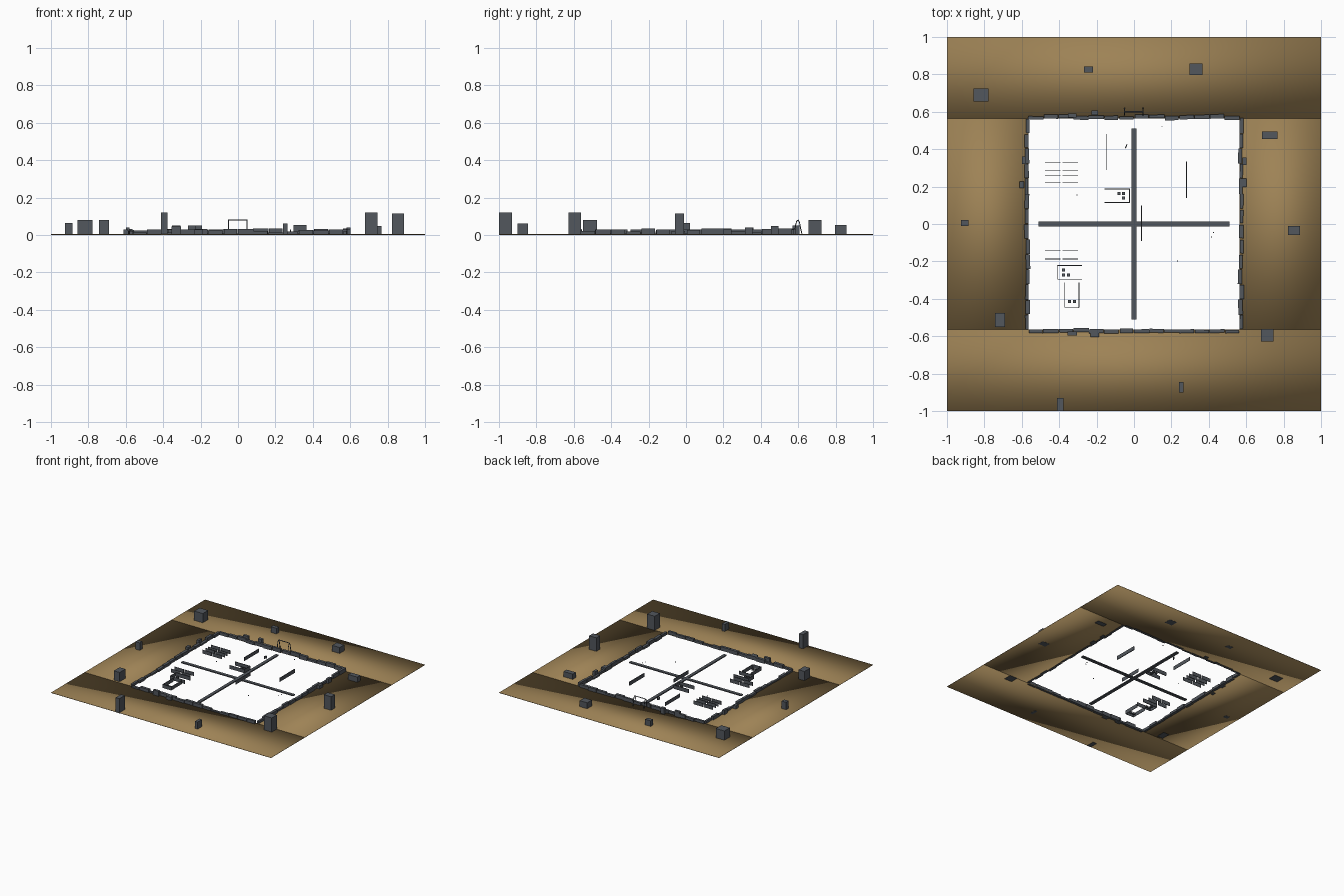
import bpy, bmesh, math, random
from mathutils import Vector, Matrix
random.seed(4)


def mat(name, c):
    m = bpy.data.materials.new(name)
    m.diffuse_color = (*c, 1)
    return m


EARTH = mat("brown earth", (0.34, 0.225, 0.092))
STONE = mat("grey stone", (0.085, 0.095, 0.11))


def finish(bm, name, m):
    me = bpy.data.meshes.new(name)
    bm.to_mesh(me)
    bm.free()
    me.materials.append(m)
    ob = bpy.data.objects.new(name, me)
    bpy.context.collection.objects.link(ob)
    return ob


def boxes(name, m, items, z=0):
    """Each item: centre x, centre y, size x, size y, height, turn; all stand on z."""
    bm = bmesh.new()
    for x, y, sx, sy, h, turn in items:
        mx = (Matrix.Translation((x, y, z + h / 2)) @ Matrix.Rotation(turn, 4, 'Z')
              @ Matrix.Diagonal((sx, sy, h, 1)))
        bmesh.ops.create_cube(bm, size=1, matrix=mx)
    return finish(bm, name, m)


# ground: four thin smooth-shaded slabs around an open square court
R = 0.565
S, W = (1 + R) / 2, 1 - R
ground = boxes("ground_slabs", EARTH, [
    (0, -S, 2, W, 0.003, 0), (0, S, 2, W, 0.003, 0),
    (-S, 0, W, 2 * R, 0.003, 0), (S, 0, W, 2 * R, 0.003, 0)], 0.001)
for p in ground.data.polygons:
    p.use_smooth = True

# cross of low beams
boxes("cross_beams", STONE, [(0, 0, 1.02, 0.026, 0.008, 0), (0, 0, 0.026, 1.02, 0.009, 0)])

# rough stone kerb around the court
kerb = []
n = 14
for side in range(4):
    a = side * math.pi / 2
    for i in range(n):
        t = -R + (i + 0.5) * 2 * R / n
        p = Matrix.Rotation(a, 3, 'Z') @ Vector((t, -R - 0.006 + random.uniform(-.005, .005), 0))
        kerb.append((p.x, p.y, random.uniform(0.07, 0.084), random.uniform(0.016, 0.024),
                     random.uniform(0.012, 0.034), a + random.uniform(-.03, .03)))
boxes("kerb_stones", STONE, kerb)

# loose stones leaning outside the kerb
boxes("loose_stones", STONE, [
    (0.59, 0.335, 0.022, 0.04, 0.04, 0), (0.59, 0.22, 0.025, 0.045, 0.03, 0),
    (-0.6, 0.21, 0.025, 0.035, 0.03, 0), (-0.59, 0.34, 0.02, 0.04, 0.04, 0),
    (-0.21, 0.595, 0.035, 0.025, 0.05, 0), (-0.33, 0.58, 0.045, 0.02, 0.05, 0),
    (-0.33, -0.585, 0.05, 0.02, 0.045, 0), (-0.21, -0.592, 0.045, 0.022, 0.03, 0)])

# standing blocks on the outer ground
boxes("standing_blocks", STONE, [
    (-0.818, 0.69, 0.078, 0.07, 0.08, 0), (-0.243, 0.825, 0.05, 0.032, 0.05, 0),
    (0.332, 0.827, 0.068, 0.06, 0.053, 0), (0.725, 0.475, 0.083, 0.04, 0.047, 0),
    (0.855, -0.035, 0.065, 0.05, 0.115, 0), (0.712, -0.595, 0.068, 0.066, 0.12, 0),
    (0.252, -0.873, 0.025, 0.055, 0.062, 0), (-0.395, -0.965, 0.035, 0.07, 0.12, 0),
    (-0.717, -0.513, 0.053, 0.075, 0.08, 0), (-0.905, 0.005, 0.04, 0.033, 0.065, 0)])

# thin walls inside the court
T, H = 0.003, 0.03


def wall(x0, y0, x1, y1, t=T, h=H):
    dx, dy = x1 - x0, y1 - y0
    return ((x0 + x1) / 2, (y0 + y1) / 2, math.hypot(dx, dy), t, h, math.atan2(dy, dx))


boxes("partition_rows", STONE, [wall(x, y, x + 0.083, y)
                                for y in (0.328, 0.288, 0.258, 0.22, -0.143, -0.187)
                                for x in (-0.475, -0.383)])
boxes("single_walls", STONE, [
    wall(-0.145, 0.29, -0.145, 0.48), wall(0.28, 0.14, 0.28, 0.335, 0.006),
    wall(0.04, -0.09, 0.04, 0.1), wall(-0.046, 0.405, -0.038, 0.425, 0.006, 0.02)])
boxes("room_walls", STONE, [
    # room beside the cross
    wall(-0.157, 0.188, -0.022, 0.188, 0.006), wall(-0.157, 0.115, -0.022, 0.115),
    wall(-0.024, 0.115, -0.024, 0.188),
    # wide room
    wall(-0.41, -0.222, -0.277, -0.222, 0.006), wall(-0.41, -0.295, -0.277, -0.295),
    wall(-0.41, -0.295, -0.41, -0.222),
    # tall room
    wall(-0.37, -0.447, -0.37, -0.312), wall(-0.294, -0.447, -0.294, -0.312),
    wall(-0.37, -0.447, -0.294, -0.447)])
boxes("room_stools", STONE, [(x, y, 0.016, 0.016, 0.014, 0) for x, y in (
    (-0.08, 0.163), (-0.055, 0.163), (-0.055, 0.138), (-0.377, -0.245),
    (-0.377, -0.272), (-0.35, -0.272), (-0.346, -0.414), (-0.318, -0.414))])
boxes("pebbles", STONE, [(x, y, 0.006, 0.004, 0.006, 0) for x, y in (
    (0.15, 0.52), (-0.305, 0.155), (0.232, -0.198), (0.415, -0.07), (0.425, -0.045))])

# ladder handles: two bent rails and a cross bar
cu = bpy.data.curves.new("ladder_handles", 'CURVE')
cu.dimensions = '3D'
cu.bevel_depth = 0.003
cu.bevel_resolution = 1
cu.use_fill_caps = True
paths = [[(x, 0.582, 0.01), (x, 0.585, 0.05), (x, 0.592, 0.074), (x, 0.6, 0.08),
          (x, 0.607, 0.066), (x, 0.613, 0.035), (x, 0.62, 0.004)] for x in (-0.05, 0.048)]
paths.append([(-0.05, 0.6, 0.08), (0.048, 0.6, 0.08)])
for path in paths:
    s = cu.splines.new('POLY')
    s.points.add(len(path) - 1)
    for p, c in zip(s.points, path):
        p.co = (*c, 1)
cu.materials.append(STONE)
bpy.context.collection.objects.link(bpy.data.objects.new("ladder_handles", cu))
